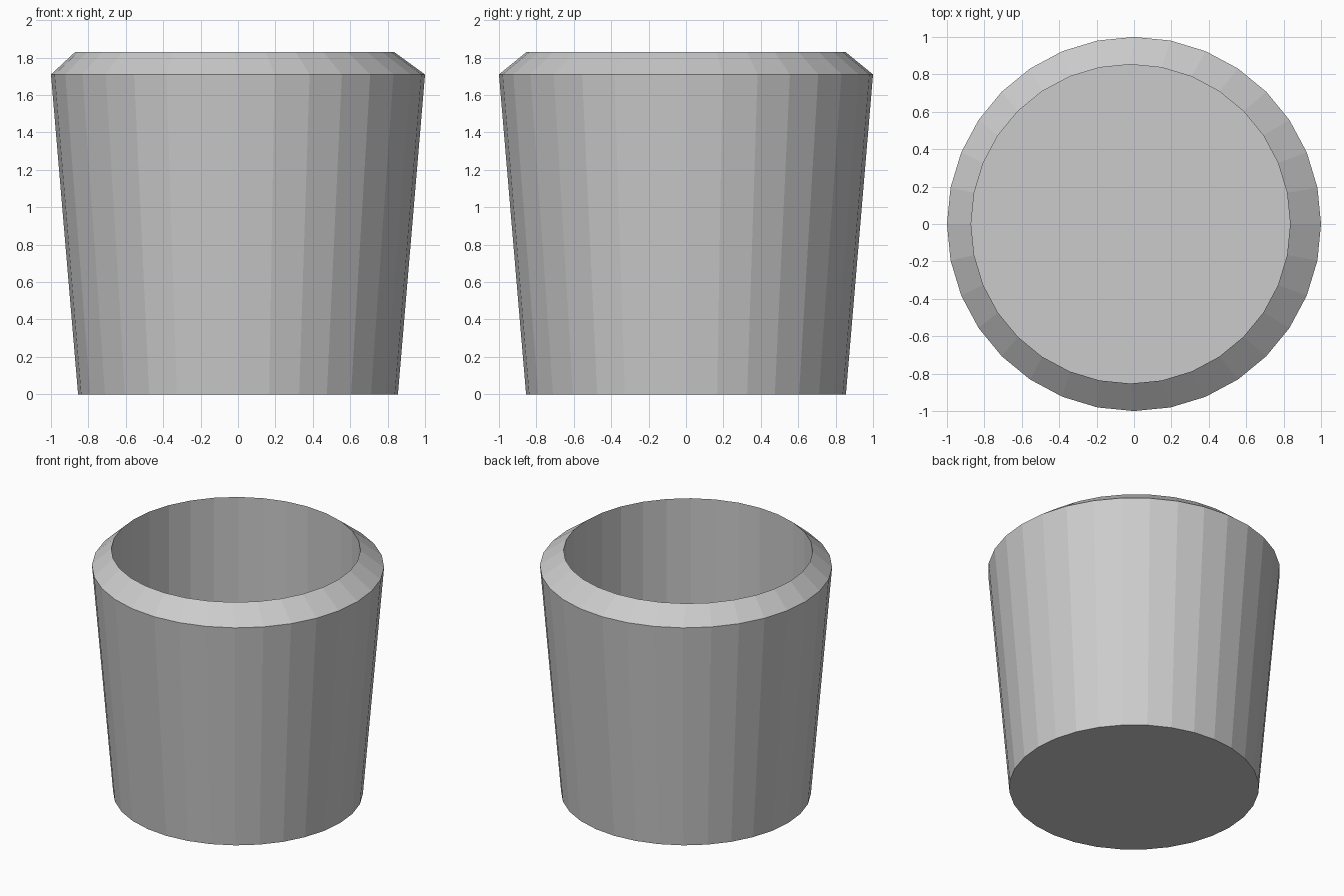
import bpy, bmesh, math
from mathutils import Vector

if "Cube" in bpy.data.objects:
    bpy.data.objects.remove(bpy.data.objects["Cube"])

SIDES = 32

# Cup profile: (radius, height, x offset) from the underside, over the lip, down to the inner floor
PROFILE = [(0.855, 0, 0), (1.0, 1.71, 0), (0.853, 1.83, -0.018), (0.853, 0.275, -0.018)]


def make_cup():
    bm = bmesh.new()
    rings = []
    for r, z, dx in PROFILE:
        rings.append([bm.verts.new((r * math.cos(2 * math.pi * i / SIDES) + dx,
                                    r * math.sin(2 * math.pi * i / SIDES), z))
                      for i in range(SIDES)])
    for a, b in zip(rings, rings[1:]):
        for i in range(SIDES):
            j = (i + 1) % SIDES
            bm.faces.new((a[i], a[j], b[j], b[i]))
    bm.faces.new(rings[0][::-1])   # underside
    bm.faces.new(rings[-1])        # inner floor
    return bm


def keep_side(bm, point, normal):
    """Keep the part in front of a plane and close the broken surface."""
    bmesh.ops.bisect_plane(bm, geom=bm.verts[:] + bm.edges[:] + bm.faces[:],
                           plane_co=point, plane_no=normal, clear_inner=True)
    bmesh.ops.holes_fill(bm, edges=[e for e in bm.edges if e.is_boundary], sides=0)


# Crack planes: upright split, front diagonal crack, back diagonal crack
SPLIT = (Vector((0, -0.018, 0)), Vector((0.014, 1, -0.171)))
FRONT = (Vector((0, 0, 1.04)), Vector((-0.89, 0.5, 1)))
BACK = (Vector((0, 0, 0.85)), Vector((-0.66, -0.31, 1)))

PIECES = [("front_lower_shard", -1, FRONT, -1), ("front_upper_shard", -1, FRONT, 1),
          ("back_lower_shard", 1, BACK, -1), ("back_upper_shard", 1, BACK, 1)]

# Cup shards, fitted together
for name, half, crack, side in PIECES:
    bm = make_cup()
    keep_side(bm, SPLIT[0], SPLIT[1] * half)
    keep_side(bm, crack[0], crack[1] * side)
    bmesh.ops.recalc_face_normals(bm, faces=bm.faces[:])
    mesh = bpy.data.meshes.new(name)
    bm.to_mesh(mesh)
    bm.free()
    bpy.context.collection.objects.link(bpy.data.objects.new(name, mesh))
